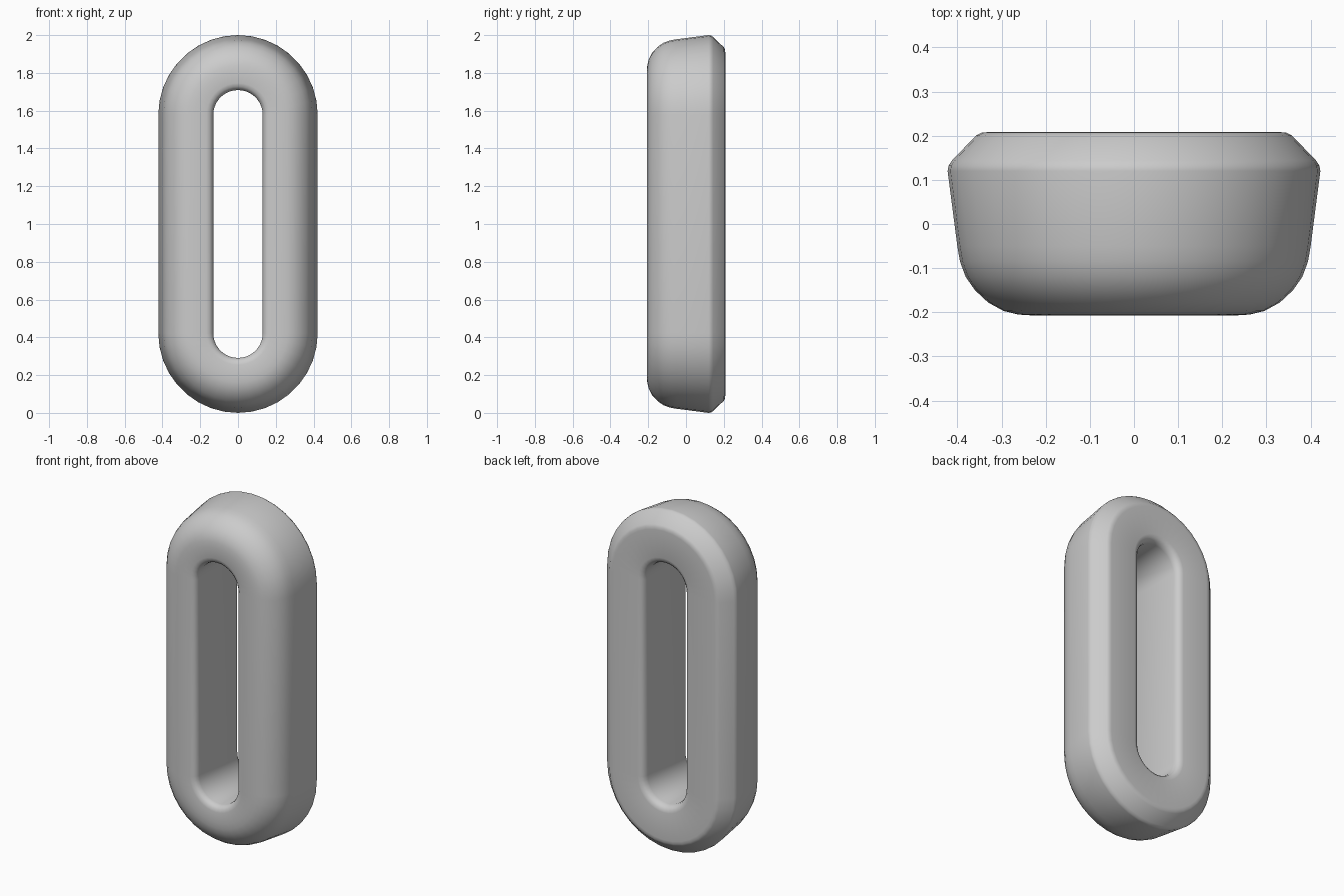
import bpy, bmesh, math

if "Cube" in bpy.data.objects:
    bpy.data.objects.remove(bpy.data.objects["Cube"])

R = 0.422            # outer radius of the rounded ends
SEGS = 18            # segments per rounded end

# Link cross-section: (distance from the centre line, depth y)
profile = [
    (0.33, 0.208), (0.345, 0.207), (0.358, 0.200), (0.412, 0.144), (0.420, 0.132),
    (0.422, 0.120), (0.400, -0.050), (0.394, -0.085), (0.381, -0.120),
    (0.360, -0.150), (0.330, -0.178), (0.295, -0.197), (0.262, -0.205),
    (0.230, -0.207), (0.168, -0.207), (0.150, -0.202), (0.137, -0.190),
    (0.131, -0.172), (0.131, 0.168), (0.138, 0.190), (0.152, 0.203), (0.170, 0.208),
]

# Stadium path: direction angle and the centre of its rounded end
stations = []
for start, cz in ((0.0, 2 - R), (math.pi, R)):
    for i in range(SEGS + 1):
        stations.append((start + math.pi * i / SEGS, cz))

# Sweep the section around the path
bm = bmesh.new()
rings = [[bm.verts.new((r * math.cos(a), y, cz + r * math.sin(a))) for r, y in profile]
         for a, cz in stations]
n = len(profile)
for i, ring in enumerate(rings):
    nxt = rings[(i + 1) % len(rings)]
    for j in range(n):
        k = (j + 1) % n
        bm.faces.new((ring[j], ring[k], nxt[k], nxt[j]))
bmesh.ops.recalc_face_normals(bm, faces=bm.faces)

mesh = bpy.data.meshes.new("chain_link")
bm.to_mesh(mesh)
bm.free()
link = bpy.data.objects.new("chain_link", mesh)
bpy.context.collection.objects.link(link)
bpy.context.view_layer.objects.active = link
link.select_set(True)
bpy.ops.object.shade_smooth_by_angle(angle=math.radians(30))
